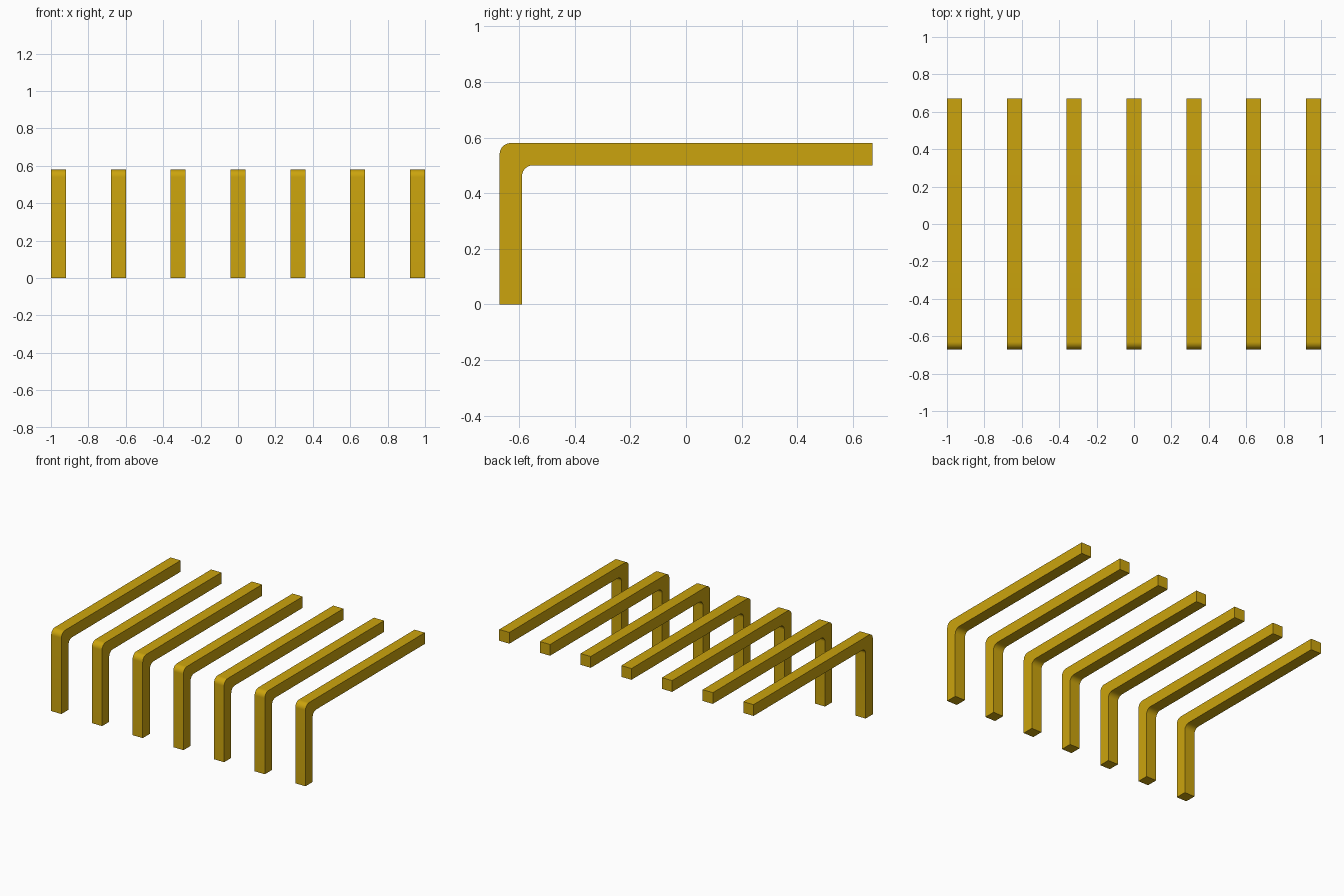
import bpy, bmesh, math

cube = bpy.data.objects.get("Cube")
if cube:
    bpy.data.objects.remove(cube, do_unlink=True)

# Golden yellow finish
gold = bpy.data.materials.new("golden_yellow")
gold.use_nodes = True
colour = (0.60, 0.37, 0.004, 1.0)
gold.diffuse_color = colour
gold.node_tree.nodes["Principled BSDF"].inputs["Base Color"].default_value = colour

BARS, SPACING = 7, 0.32
WIDTH, THICK = 0.08, 0.08
FRONT, BACK, TOP = -0.67, 0.67, 0.58
RADIUS, STEPS = 0.04, 10


def corner(cy, cz):
    """Quarter arc from the front-facing side (-y) up to the top (+z)."""
    return [(cy - RADIUS * math.cos(a), cz + RADIUS * math.sin(a))
            for a in (math.pi / 2 * i / STEPS for i in range(STEPS + 1))]


# Side outline: upright, rounded bend, horizontal arm
outer = corner(FRONT + RADIUS, TOP - RADIUS)
inner = corner(FRONT + THICK + RADIUS, TOP - THICK - RADIUS)
outline = ([(FRONT, 0)] + outer + [(BACK, TOP), (BACK, TOP - THICK)]
           + inner[::-1] + [(FRONT + THICK, 0)])

# Extrude the outline across the bar width
bm = bmesh.new()
face = bm.faces.new([bm.verts.new((-WIDTH / 2, y, z)) for y, z in outline])
side = bmesh.ops.extrude_face_region(bm, geom=[face])["geom"]
bmesh.ops.translate(bm, vec=(WIDTH, 0, 0),
                    verts=[v for v in side if isinstance(v, bmesh.types.BMVert)])
bmesh.ops.recalc_face_normals(bm, faces=bm.faces)
mesh = bpy.data.meshes.new("bent_bar")
bm.to_mesh(mesh)
bm.free()
mesh.materials.append(gold)

# Row of identical bent bars
bpy.ops.object.select_all(action="DESELECT")
for i in range(BARS):
    bar = bpy.data.objects.new(f"bent_bar_{i + 1}", mesh)
    bar.location.x = (i - (BARS - 1) / 2) * SPACING
    bpy.context.collection.objects.link(bar)

# Smooth bend, sharp bar edges
bar.select_set(True)
bpy.context.view_layer.objects.active = bar
bpy.ops.object.shade_smooth_by_angle(angle=math.radians(30))
